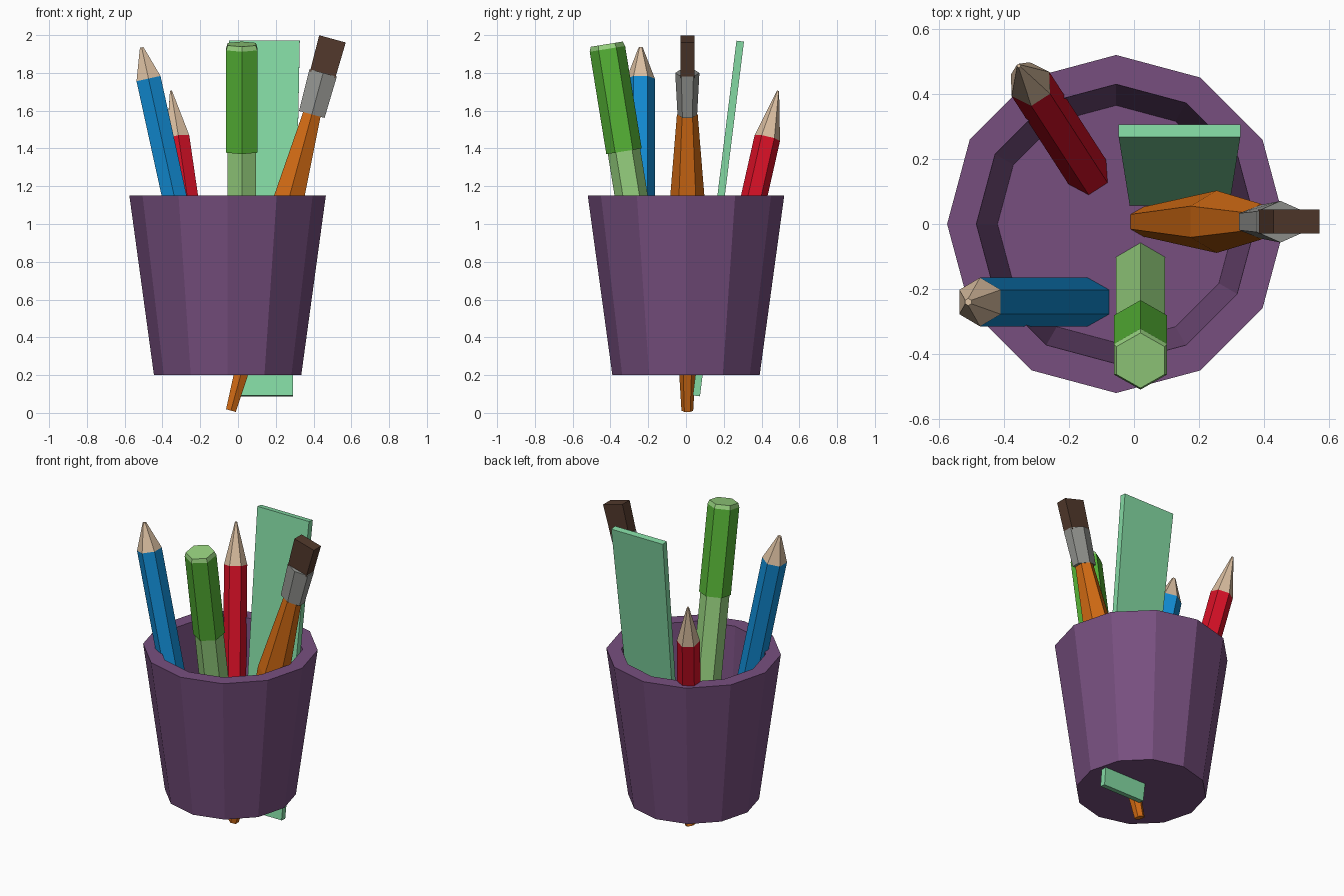
import bpy, bmesh, math
from mathutils import Vector

if "Cube" in bpy.data.objects:
    bpy.data.objects.remove(bpy.data.objects["Cube"])


def material(name, r, g, b):
    """Flat colour from sRGB 0-255 values."""
    lin = [((c / 255 + 0.055) / 1.055) ** 2.4 if c > 10 else c / 255 / 12.92 for c in (r, g, b)]
    m = bpy.data.materials.new(name)
    m.diffuse_color = (*lin, 1)
    m.use_nodes = True
    m.node_tree.nodes["Principled BSDF"].inputs["Base Color"].default_value = m.diffuse_color
    return m


purple = material("purple", 119, 79, 127)
blue = material("blue", 18, 140, 212)
red = material("red", 214, 16, 38)
wood = material("bare_wood", 218, 190, 160)
orange = material("orange", 212, 108, 20)
grey = material("grey_metal", 148, 149, 145)
brown = material("dark_brown", 82, 57, 44)
green = material("green", 86, 180, 54)
light_green = material("light_green", 150, 208, 126)
mint = material("mint", 132, 218, 164)


def loft(name, mat, top, slope, rings, sides=6, phase=0.0):
    """Stack of rings square to a leaning axis through 'top'.
    slope = (dx/dz, dy/dz); each ring = (z, radius across the lean, radius along it)."""
    top = Vector(top)
    run = Vector((slope[0], slope[1], 1))
    axis = run.normalized()
    lean = Vector((slope[0], slope[1], 0))
    lean = lean.normalized() if lean.length > 0 else Vector((0, 1, 0))
    across = axis.cross(lean).normalized()
    along = across.cross(axis)
    bm = bmesh.new()
    loops = []
    for z, ra, rl in rings:
        c = top + run * (z - top.z)
        loops.append([bm.verts.new(c + across * ra * math.cos(a) + along * rl * math.sin(a))
                      for a in (math.radians(phase) + math.tau * i / sides for i in range(sides))])
    for lo, hi in zip(loops, loops[1:]):
        for i in range(sides):
            j = (i + 1) % sides
            bm.faces.new((lo[i], lo[j], hi[j], hi[i]))
    bm.faces.new(loops[0][::-1])
    bm.faces.new(loops[-1])
    bmesh.ops.recalc_face_normals(bm, faces=bm.faces)
    mesh = bpy.data.meshes.new(name)
    bm.to_mesh(mesh)
    bm.free()
    mesh.materials.append(mat)
    ob = bpy.data.objects.new(name, mesh)
    bpy.context.collection.objects.link(ob)
    return ob


def round_rings(*pairs):
    return [(z, r, r) for z, r in pairs]


def pencil(name, mat, tip, slope, shoulder_z, r, tip_r):
    loft(name + "_body", mat, tip, slope, round_rings((0.235, r), (shoulder_z, r)))
    loft(name + "_tip", wood, tip, slope, round_rings((shoulder_z, r), (tip[2], tip_r)))


# cup: outer wall, rim, inner wall and floor
loft("cup", purple, (-0.055, 0, 1.15), (0, 0),
     round_rings((0.2, 0.39), (1.15, 0.52), (1.15, 0.43), (0.26, 0.365)), sides=12)

# pencils
pencil("blue_pencil", blue, (-0.51, -0.24, 1.935), (-0.219, 0), 1.77, 0.075, 0.011)
pencil("red_pencil", red, (-0.355, 0.487, 1.705), (-0.146, 0.226), 1.455, 0.069, 0.006)

# marker: light barrel, green cap sleeve, light end plug
marker = dict(top=(0.02, -0.42, 1.952), slope=(0, -0.162), phase=90)
loft("marker_barrel", light_green, rings=round_rings((0.235, 0.087), (1.385, 0.087)), **marker)
loft("marker_cap", green, rings=round_rings((1.385, 0.095), (1.927, 0.095)), **marker)
loft("marker_end", light_green, rings=round_rings((1.927, 0.095), (1.952, 0.086)), **marker)

# ruler: tapered leaning plate that pokes through the cup floor
q = math.sqrt(2)
loft("ruler", mint, (0.14, 0.287, 1.968), (0, 0.1235),
     [(0.09, 0.15 * q, 0.019 * q), (1.968, 0.187 * q, 0.02 * q)], sides=4, phase=45)

# paintbrush: swelling handle, flattened ferrule, flat bristles
brush = dict(top=(0.5, 0.007, 1.98), slope=(0.273, 0))
loft("brush_handle", orange, rings=round_rings((0.012, 0.031), (1.08, 0.096), (1.58, 0.055)), **brush)
s = math.cos(math.radians(30))
loft("brush_ferrule", grey,
     rings=[(1.58, 0.052, 0.07 / s), (1.8, 0.064, 0.075 / s)], **brush)
loft("brush_bristles", brown,
     rings=[(1.79, 0.037 * q, 0.069 * q), (1.98, 0.037 * q, 0.073 * q)], sides=4, phase=45, **brush)
